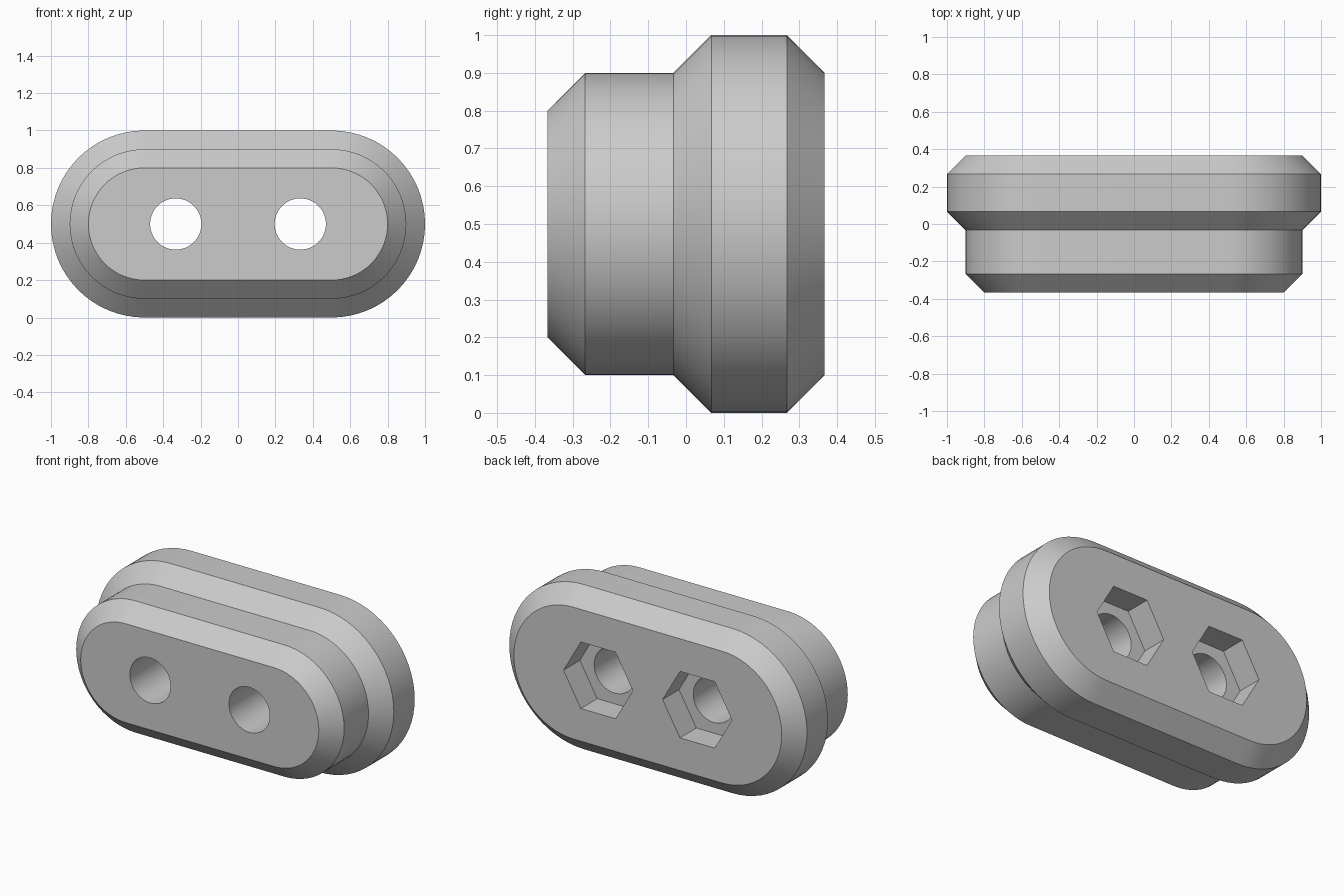
import bpy, bmesh
from math import pi, cos, sin, radians

cube = bpy.data.objects.get("Cube")
if cube:
    bpy.data.objects.remove(cube, do_unlink=True)

grey = bpy.data.materials.new("plain grey")
grey.use_nodes = True
colour = (0.6, 0.6, 0.6, 1)
grey.diffuse_color = colour
grey.node_tree.nodes["Principled BSDF"].inputs["Base Color"].default_value = colour

MID = 0.5          # height of the centre line, also half the straight length
BACK = 0.367
ARC = 32           # segments per rounded end


def slot_outline(radius):
    """Rounded slot outline in x and z."""
    points = []
    for side, start in ((1, -pi / 2), (-1, pi / 2)):
        for i in range(ARC + 1):
            a = start + pi * i / ARC
            points.append((side * MID + radius * cos(a), MID + radius * sin(a)))
    return points


def round_outline(x, radius, sides):
    return [(x + radius * cos(2 * pi * i / sides), MID + radius * sin(2 * pi * i / sides))
            for i in range(sides)]


def loft(name, sections):
    """Closed solid through (y, outline) sections."""
    bm = bmesh.new()
    rings = [[bm.verts.new((x, y, z)) for x, z in outline] for y, outline in sections]
    for low, high in zip(rings, rings[1:]):
        for i in range(len(low)):
            bm.faces.new((low[i - 1], low[i], high[i], high[i - 1]))
    bm.faces.new(rings[0])
    bm.faces.new(rings[-1])
    bmesh.ops.recalc_face_normals(bm, faces=bm.faces)
    mesh = bpy.data.meshes.new(name)
    bm.to_mesh(mesh)
    bm.free()
    mesh.materials.append(grey)
    obj = bpy.data.objects.new(name, mesh)
    bpy.context.collection.objects.link(obj)
    return obj


# Stepped body with chamfered front, flange and back
profile = [(-BACK, 0.3), (-0.267, 0.4), (-0.033, 0.4),
           (0.067, 0.5), (0.267, 0.5), (BACK, 0.4)]
body = loft("slotted_body", [(y, slot_outline(r)) for y, r in profile])

# Bolt holes right through, and hexagonal nut pockets in the back
cutters = []
for side, x in (("left", 0.333), ("right", -0.333)):
    hole, pocket = round_outline(x, 0.137, 64), round_outline(x, 0.233, 6)
    cutters.append(loft(side + "_hole_cutter", [(-0.5, hole), (0.5, hole)]))
    cutters.append(loft(side + "_pocket_cutter", [(BACK - 0.157, pocket), (0.5, pocket)]))

bpy.ops.object.select_all(action="DESELECT")
bpy.context.view_layer.objects.active = body
body.select_set(True)
for cutter in cutters:
    cutter.hide_render = True
    cut = body.modifiers.new(cutter.name, "BOOLEAN")
    cut.operation = "DIFFERENCE"
    cut.solver = "EXACT"
    cut.object = cutter
    bpy.ops.object.modifier_apply(modifier=cut.name)
for cutter in cutters:
    bpy.data.objects.remove(cutter, do_unlink=True)

bpy.ops.object.shade_smooth_by_angle(angle=radians(30))
